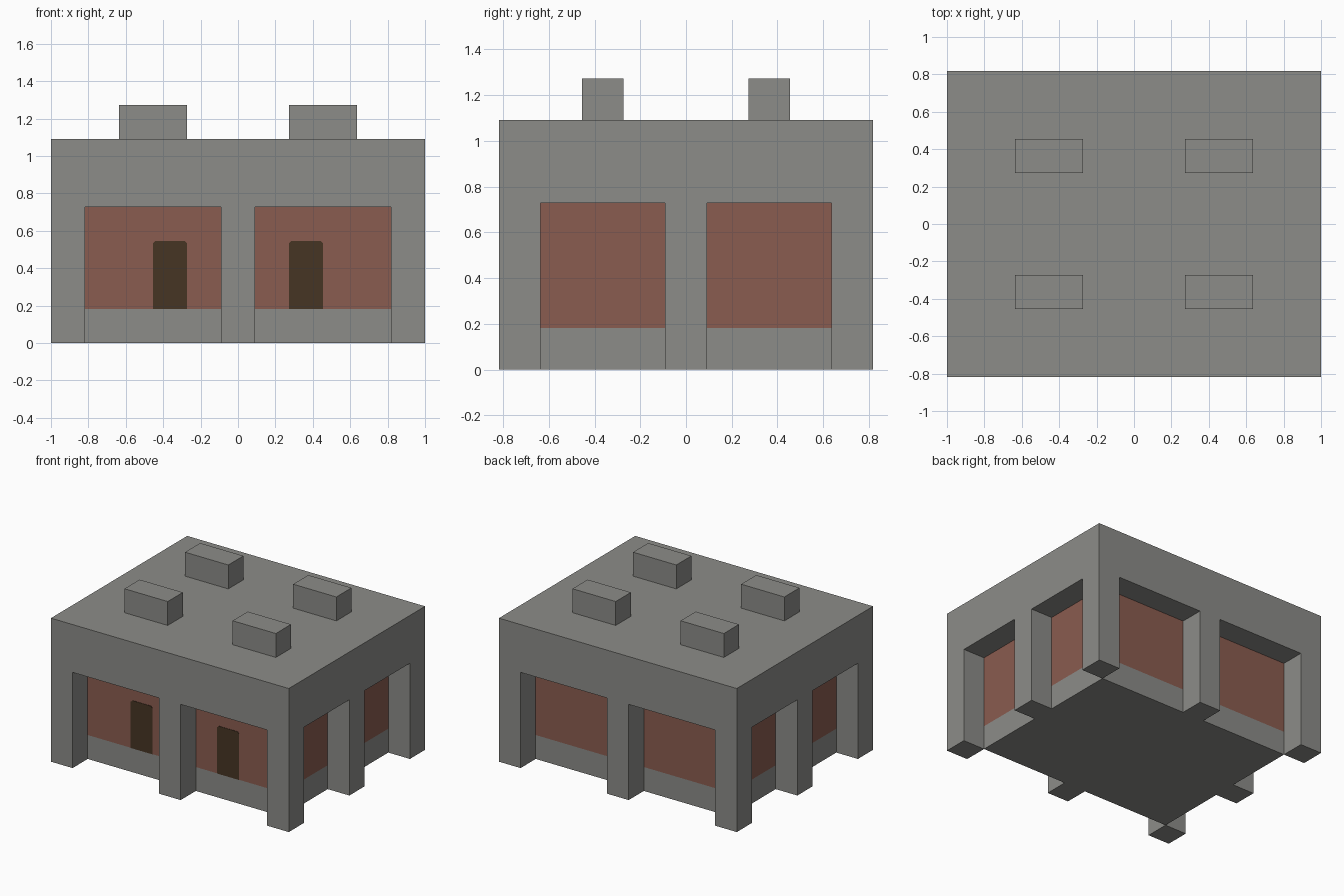
import bpy
import bmesh

cube = bpy.data.objects.get("Cube")
if cube:
    bpy.data.objects.remove(cube, do_unlink=True)

# Proportions follow a square module
U = 1 / 11
HALF_X, HALF_Y = 11 * U, 9 * U
PILLAR = 2 * U
BASE_TOP, WALL_TOP, ROOF_TOP = 2 * U, 8 * U, 12 * U


def make_material(name, color):
    mat = bpy.data.materials.new(name)
    mat.use_nodes = True
    mat.diffuse_color = color
    mat.node_tree.nodes["Principled BSDF"].inputs["Base Color"].default_value = color
    return mat


concrete = make_material("concrete grey", (0.262, 0.262, 0.248, 1))
brick = make_material("brick red", (0.255, 0.107, 0.08, 1))
door_wood = make_material("dark door brown", (0.062, 0.035, 0.017, 1))


def prism(name, outline, extrude, mat):
    """Extrude a closed outline of 3D points along a vector."""
    bm = bmesh.new()
    face = bm.faces.new([bm.verts.new(p) for p in outline])
    result = bmesh.ops.extrude_face_region(bm, geom=[face], use_keep_orig=True)
    verts = [g for g in result["geom"] if isinstance(g, bmesh.types.BMVert)]
    bmesh.ops.translate(bm, verts=verts, vec=extrude)
    bmesh.ops.recalc_face_normals(bm, faces=bm.faces[:])
    mesh = bpy.data.meshes.new(name)
    bm.to_mesh(mesh)
    bm.free()
    mesh.materials.append(mat)
    obj = bpy.data.objects.new(name, mesh)
    bpy.context.collection.objects.link(obj)
    return obj


def box(name, cx, cy, half_x, half_y, z0, z1, mat):
    outline = [(cx + sx * half_x, cy + sy * half_y, z0)
               for sx, sy in ((-1, -1), (1, -1), (1, 1), (-1, 1))]
    return prism(name, outline, (0, 0, z1 - z0), mat)


# Recessed core: plinth, brick walls, and the full-width upper block
core_x, core_y = HALF_X - PILLAR, HALF_Y - PILLAR
box("plinth", 0, 0, core_x, core_y, 0, BASE_TOP, concrete)
box("brick_walls", 0, 0, core_x, core_y, BASE_TOP, WALL_TOP, brick)
box("upper_block", 0, 0, HALF_X, HALF_Y, WALL_TOP, ROOF_TOP, concrete)

# Pillars at the corners and at the middle of each side
for ix, x_name in ((-1, "right"), (0, "middle"), (1, "left")):
    for iy, y_name in ((-1, "front"), (0, "middle"), (1, "back")):
        if ix or iy:
            box(f"pillar_{y_name}_{x_name}", ix * (HALF_X - U), iy * (HALF_Y - U),
                U, U, 0, WALL_TOP, concrete)

# Roof blocks
for sx, x_name in ((-1, "right"), (1, "left")):
    for sy, y_name in ((-1, "front"), (1, "back")):
        box(f"roof_block_{y_name}_{x_name}", sx * 5 * U, sy * 4 * U,
            2 * U, U, ROOF_TOP, ROOF_TOP + 2 * U, concrete)

# Front doors: thin plates with clipped top corners
CLIP = 0.012
DOOR_TOP = 6 * U
for side, x_name in ((-1, "right"), (1, "left")):
    cx = side * 4 * U
    profile = [(-U, BASE_TOP), (U, BASE_TOP), (U, DOOR_TOP - CLIP),
               (U - CLIP, DOOR_TOP), (CLIP - U, DOOR_TOP), (-U, DOOR_TOP - CLIP)]
    prism(f"door_{x_name}", [(cx + x, -core_y, z) for x, z in profile],
          (0, -0.003, 0), door_wood)
